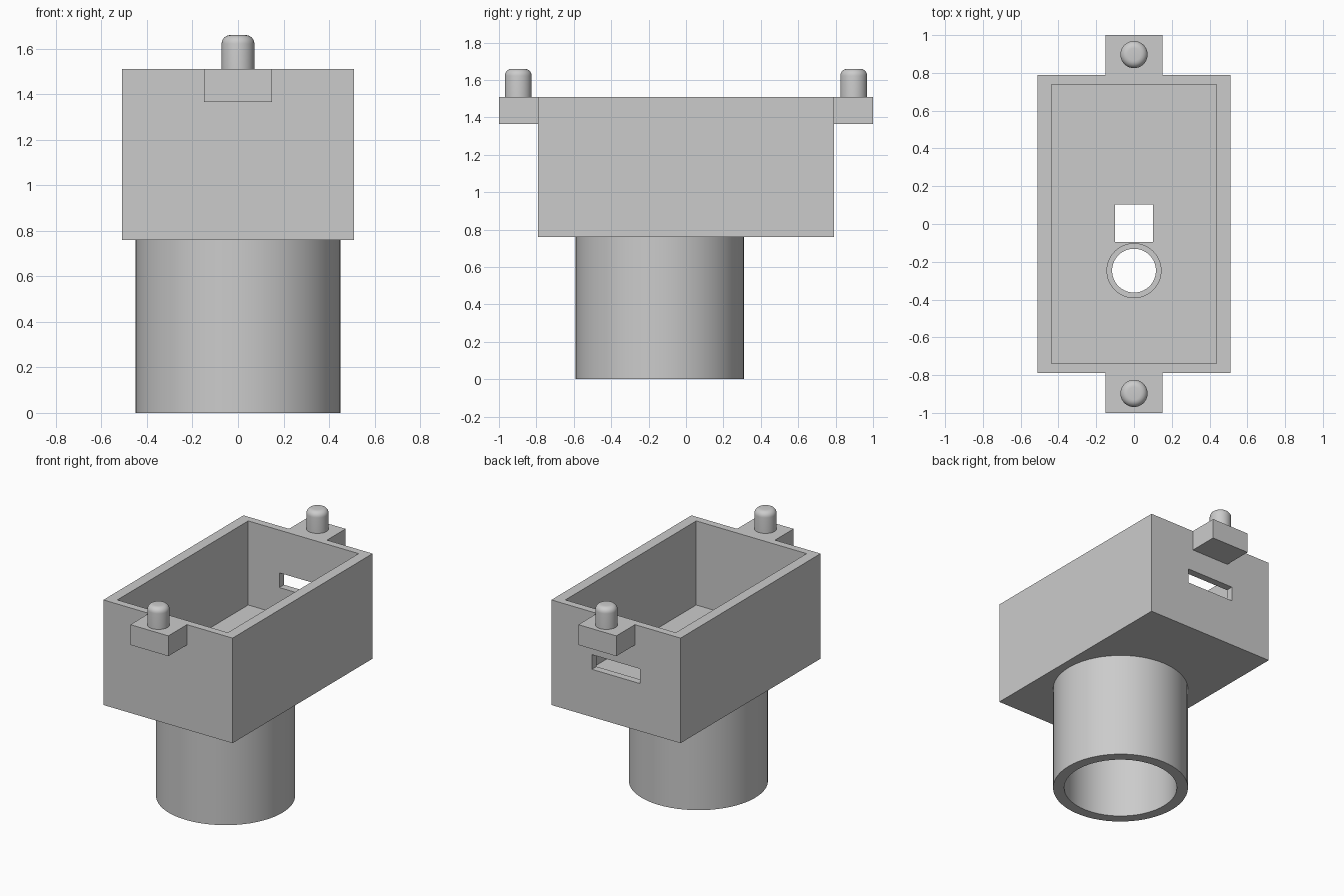
import bpy
import bmesh
import math

if "Cube" in bpy.data.objects:
    bpy.data.objects.remove(bpy.data.objects["Cube"], do_unlink=True)

grey = bpy.data.materials.new("plain grey")
grey.use_nodes = True
colour = (0.6, 0.6, 0.6, 1)
grey.diffuse_color = colour
grey.node_tree.nodes["Principled BSDF"].inputs["Base Color"].default_value = colour


def box(name, x, y, z):
    """Box from (min, max) ranges."""
    mid = [(a + b) / 2 for a, b in (x, y, z)]
    bpy.ops.mesh.primitive_cube_add(size=1, location=mid)
    ob = bpy.context.object
    ob.name = name
    ob.scale = [b - a for a, b in (x, y, z)]
    bpy.ops.object.transform_apply(location=True, rotation=False, scale=True)
    ob.data.materials.append(grey)
    return ob


def cylinder(name, radius, y, z, sides=64):
    """Upright cylinder on the centre plane x = 0."""
    bpy.ops.mesh.primitive_cylinder_add(
        vertices=sides, radius=radius, depth=z[1] - z[0],
        location=(0, y, (z[0] + z[1]) / 2))
    ob = bpy.context.object
    ob.name = name
    bpy.ops.object.transform_apply(location=True, rotation=False, scale=True)
    ob.data.materials.append(grey)
    return ob


def combine(target, tool, operation="DIFFERENCE"):
    """Apply a boolean, then discard the tool."""
    mod = target.modifiers.new("boolean", "BOOLEAN")
    mod.operation = operation
    mod.solver = "EXACT"
    mod.object = tool
    bpy.context.view_layer.objects.active = target
    bpy.ops.object.modifier_apply(modifier=mod.name)
    bpy.data.objects.remove(tool, do_unlink=True)


def smooth(ob):
    bpy.ops.object.select_all(action="DESELECT")
    ob.select_set(True)
    bpy.context.view_layer.objects.active = ob
    bpy.ops.object.shade_smooth_by_angle(angle=math.radians(30))


BOTTOM, FLOOR, RIM = 0.76, 0.91, 1.51
TUBE_Y, HOLE_Y = -0.14, -0.247

# Open housing with an end tab at the front and back
housing = box("housing", (-0.51, 0.51), (-0.79, 0.79), (BOTTOM, RIM))
combine(housing, box("tabs", (-0.15, 0.15), (-1, 1), (1.365, RIM)), "UNION")
combine(housing, box("pocket", (-0.436, 0.436), (-0.738, 0.738), (FLOOR, 2)))

# Slot in the back wall
combine(housing, box("slot", (-0.19, 0.19), (0.6, 0.9), (1.1, 1.205)))

# Square hole and stepped round hole in the floor
combine(housing, box("square_hole", (-0.1, 0.1), (-0.095, 0.103), (0.6, 1.2)))
combine(housing, cylinder("round_hole", 0.116, HOLE_Y, (0.6, 1.2)))
combine(housing, cylinder("hole_step", 0.143, HOLE_Y, (0.84, 1.2)))
smooth(housing)

# Hollow tube under the housing
tube = cylinder("tube", 0.45, TUBE_Y, (0, BOTTOM))
combine(tube, cylinder("bore", 0.376, TUBE_Y, (-0.2, 1)))
smooth(tube)

# Round-topped pegs on the tabs
for name, side in (("front_peg", -1), ("back_peg", 1)):
    peg = cylinder(name, 0.072, side * 0.897, (RIM - 0.02, 1.66), 40)
    bm = bmesh.new()
    bm.from_mesh(peg.data)
    top = [e for e in bm.edges if all(v.co.z > 1.65 for v in e.verts)]
    bmesh.ops.bevel(bm, geom=top, offset=0.038, segments=6,
                    profile=0.5, affect="EDGES")
    bm.to_mesh(peg.data)
    bm.free()
    smooth(peg)
